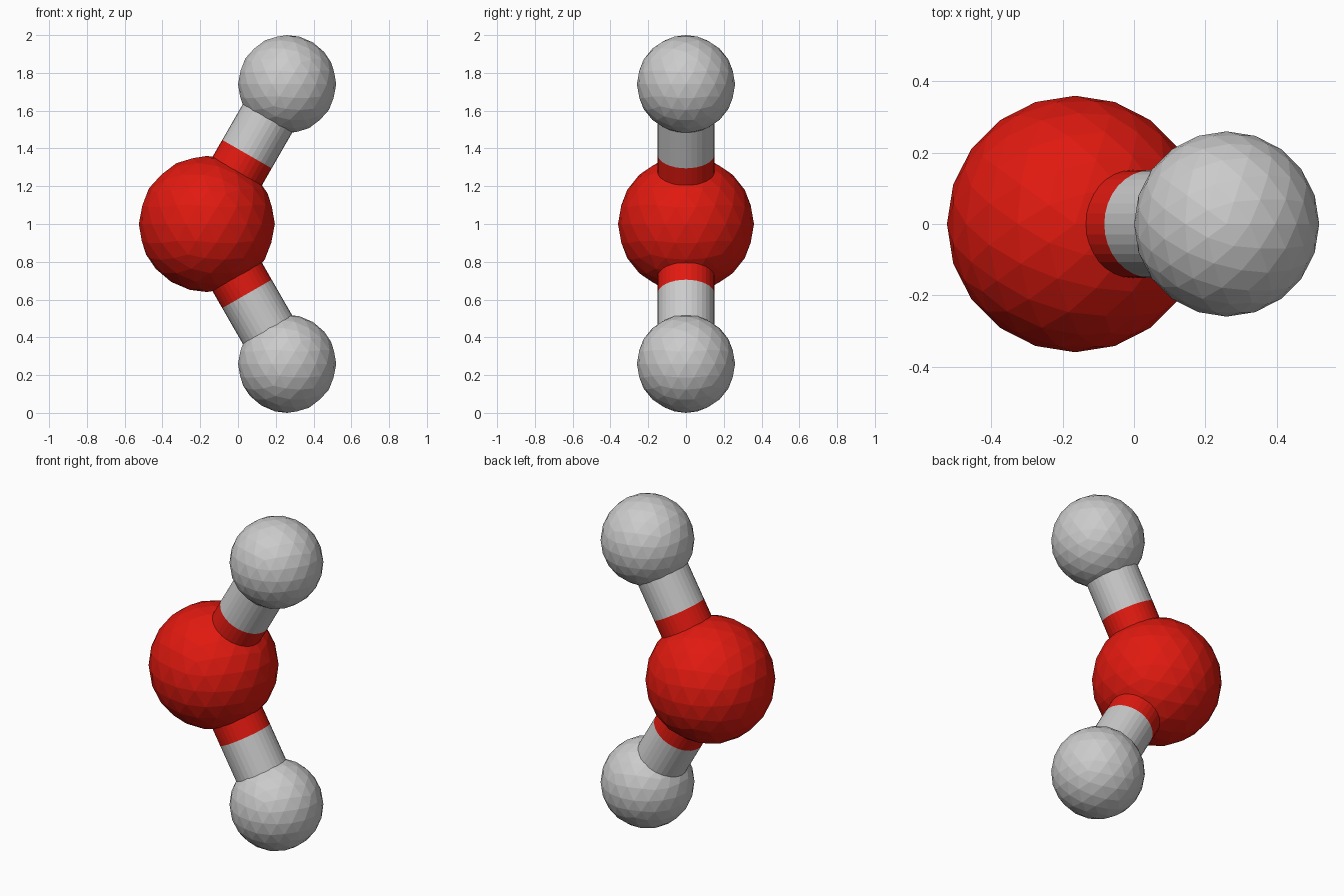
import bpy
from mathutils import Vector

if "Cube" in bpy.data.objects:
    bpy.data.objects.remove(bpy.data.objects["Cube"])

red = bpy.data.materials.new("red")
red.diffuse_color = (0.75, 0.01, 0.005, 1)
red.use_nodes = True
red.node_tree.nodes["Principled BSDF"].inputs["Base Color"].default_value = red.diffuse_color

BIG = Vector((-0.165, 0, 1.0))


def finish(name, mat):
    ob = bpy.context.object
    ob.name = name
    if mat:
        ob.data.materials.append(mat)
    return ob


def ball(name, centre, radius, mat=None):
    bpy.ops.mesh.primitive_ico_sphere_add(subdivisions=3, radius=radius, location=centre)
    return finish(name, mat)


def rod(name, a, b, mat=None):
    # open tube: both ends are hidden inside a ball or meet the other half
    d = b - a
    bpy.ops.mesh.primitive_cylinder_add(
        vertices=32, radius=0.151, depth=d.length, end_fill_type='NOTHING',
        location=(a + b) / 2, rotation=d.to_track_quat('Z', 'Y').to_euler())
    return finish(name, mat)


# Large central ball
ball("large_ball", BIG, 0.36, red)

# Upper and lower arms, each a two-colour rod ending in a small ball
for side, s in (("upper", 1), ("lower", -1)):
    small = Vector((0.26, 0, 1 + s * 0.74))
    mid = (BIG + small) / 2
    ball(side + "_small_ball", small, 0.26)
    rod(side + "_rod_inner", BIG, mid, red)
    rod(side + "_rod_outer", mid, small)
